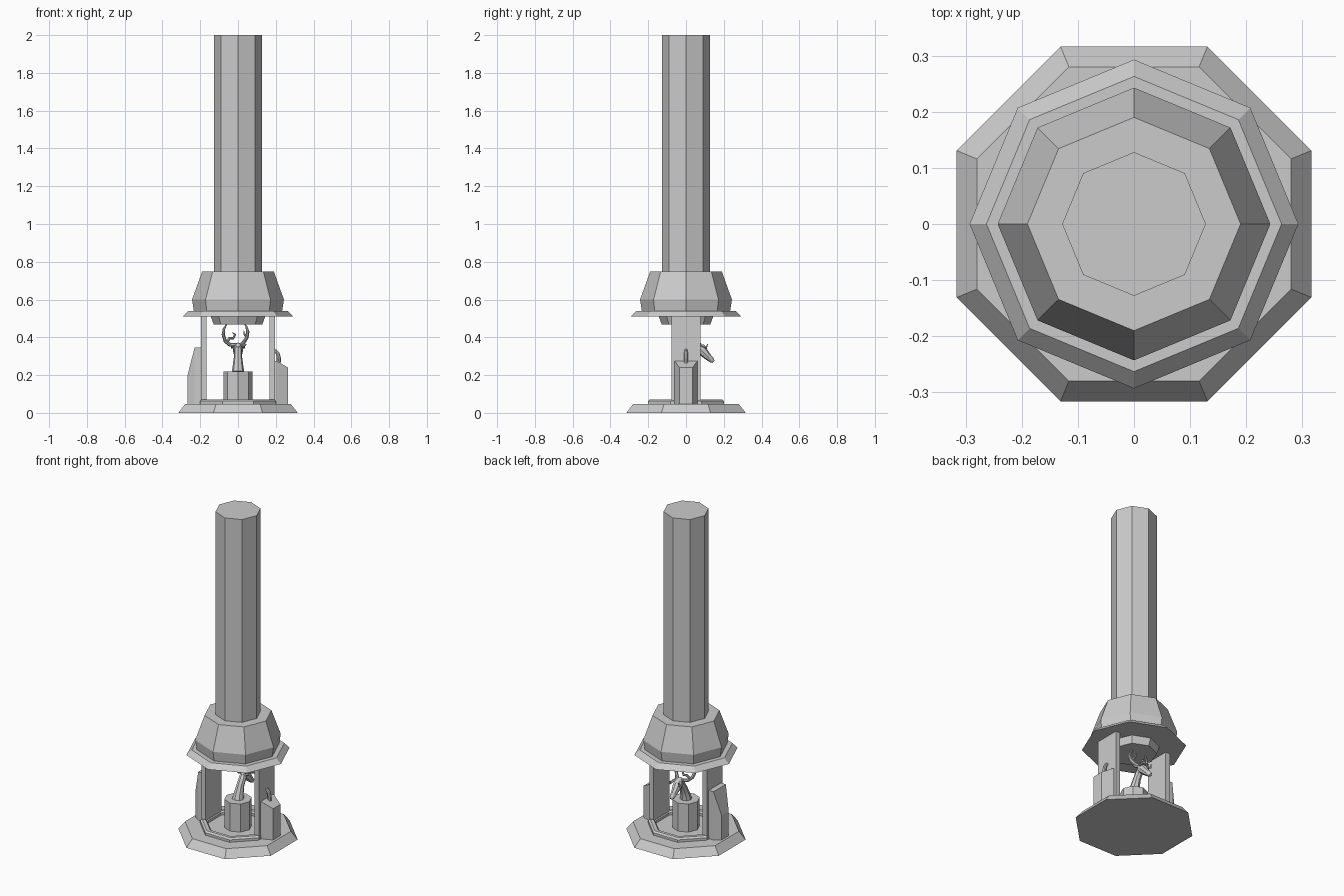
import bpy, bmesh, math
from mathutils import Vector

if "Cube" in bpy.data.objects:
    bpy.data.objects.remove(bpy.data.objects["Cube"])


def mesh_object(name, bm):
    bmesh.ops.recalc_face_normals(bm, faces=bm.faces)
    me = bpy.data.meshes.new(name)
    bm.to_mesh(me)
    bm.free()
    ob = bpy.data.objects.new(name, me)
    bpy.context.collection.objects.link(ob)
    return ob


def lathe(name, profile, turn=0.0, closed=False, n=8):
    """Spin (radius, z) points into an n-sided solid."""
    bm = bmesh.new()
    rings = [[bm.verts.new((r * math.cos(turn + 2 * math.pi * i / n),
                            r * math.sin(turn + 2 * math.pi * i / n), z))
              for i in range(n)] for r, z in profile]
    pairs = list(zip(rings, rings[1:]))
    if closed:
        pairs.append((rings[-1], rings[0]))
    else:
        bm.faces.new(rings[0])
        bm.faces.new(rings[-1])
    for a, b in pairs:
        for i in range(n):
            j = (i + 1) % n
            bm.faces.new((a[i], a[j], b[j], b[i]))
    return mesh_object(name, bm)


def box(name, x0, x1, y, z0, z1):
    bm = bmesh.new()
    bmesh.ops.create_cube(bm, size=1)
    for v in bm.verts:
        v.co = ((x0 + x1) / 2 + v.co.x * (x1 - x0), v.co.y * 2 * y,
                (z0 + z1) / 2 + v.co.z * (z1 - z0))
    return mesh_object(name, bm)


def buttress(name, side, mid, outer, inner_top, outer_top):
    """Block with chamfered outer corners and a sloping top."""
    plan = [(0.19, -0.06, inner_top), (mid, -0.06, inner_top),
            (outer, -0.035, outer_top), (outer, 0.035, outer_top),
            (mid, 0.06, inner_top), (0.19, 0.06, inner_top)]
    bm = bmesh.new()
    low = [bm.verts.new((side * x, y, 0.045)) for x, y, z in plan]
    top = [bm.verts.new((side * x, y, z)) for x, y, z in plan]
    bm.faces.new(low)
    bm.faces.new((top[0], top[1], top[4], top[5]))
    bm.faces.new(top[1:5])
    for i in range(6):
        j = (i + 1) % 6
        bm.faces.new((low[i], low[j], top[j], top[i]))
    return mesh_object(name, bm)


def tube(name, points, n=8):
    """Sweep a round section along (x, y, z, radius) points."""
    bm = bmesh.new()
    pts = [Vector(p[:3]) for p in points]
    rings = []
    for i, p in enumerate(pts):
        d = (pts[min(i + 1, len(pts) - 1)] - pts[max(i - 1, 0)]).normalized()
        ref = Vector((1, 0, 0)) if abs(d.x) < 0.8 else Vector((0, 1, 0))
        if rings:
            ref = (rings[-1][0].co - pts[i - 1])
        u = (ref - d * ref.dot(d)).normalized()
        w = d.cross(u)
        r = points[i][3]
        rings.append([bm.verts.new(p + r * (u * math.cos(2 * math.pi * k / n) +
                                            w * math.sin(2 * math.pi * k / n)))
                      for k in range(n)])
    bm.faces.new(rings[0])
    bm.faces.new(rings[-1])
    for a, b in zip(rings, rings[1:]):
        for k in range(n):
            j = (k + 1) % n
            bm.faces.new((a[k], a[j], b[j], b[k]))
    return mesh_object(name, bm)


eighth = math.pi / 8

# Foot with raised rim
lathe("base", [(0.342, 0), (0.303, 0.047)], eighth)
lathe("base_rim", [(0.217, 0.045), (0.217, 0.062), (0.206, 0.071),
                   (0.185, 0.071), (0.175, 0.062), (0.175, 0.045)], eighth, True)

# Pedestal
lathe("pedestal", [(0.078, 0.045), (0.078, 0.22)])

# Side plates carrying the hood
for side, label in ((-1, "left"), (1, "right")):
    a, b = sorted((side * 0.167, side * 0.197))
    box("side_plate_" + label, a, b, 0.077, 0.045, 0.512)

# Outer buttresses and the small lever
buttress("buttress_left", -1, 0.23, 0.267, 0.345, 0.2)
buttress("buttress_right", 1, 0.205, 0.265, 0.275, 0.24)
tube("lever", [(0.215, 0, 0.26, 0.011), (0.216, 0, 0.29, 0.011),
               (0.21, 0, 0.315, 0.01), (0.195, 0, 0.333, 0.008)])

# Hood, lower collar and shaft
lathe("hood", [(0.293, 0.51), (0.263, 0.54), (0.234, 0.54), (0.243, 0.6), (0.19, 0.748)])
lathe("collar", [(0.128, 0.467), (0.145, 0.512)])
lathe("shaft", [(0.128, 0.74), (0.128, 2.0)])

# Stag bust
stag = [
    tube("stag_neck", [(0, 0, 0.215, 0.034), (0, 0.008, 0.25, 0.028),
                       (0, 0.025, 0.295, 0.022), (0, 0.05, 0.335, 0.021),
                       (0, 0.07, 0.352, 0.014)]),
    tube("stag_head", [(0, 0.045, 0.36, 0.012), (0, 0.06, 0.352, 0.025),
                       (0, 0.085, 0.33, 0.027), (0, 0.115, 0.298, 0.019),
                       (0, 0.138, 0.278, 0.014), (0, 0.145, 0.271, 0.008)]),
]
for s, label in ((-1, "left"), (1, "right")):
    stag += [
        tube("ear_" + label, [(s * 0.016, 0.06, 0.355, 0.006), (s * 0.03, 0.05, 0.357, 0.01),
                              (s * 0.045, 0.042, 0.362, 0.002)], 6),
        tube("brow_tine_" + label, [(s * 0.016, 0.07, 0.36, 0.008), (s * 0.028, 0.09, 0.355, 0.008),
                                    (s * 0.032, 0.108, 0.345, 0.006),
                                    (s * 0.028, 0.115, 0.365, 0.002)], 6),
    ]
stag += [
    tube("antler_left", [(-0.012, 0.06, 0.36, 0.009), (-0.045, 0.05, 0.362, 0.01),
                         (-0.068, 0.035, 0.38, 0.01), (-0.078, 0.02, 0.415, 0.009),
                         (-0.074, 0.02, 0.445, 0.007), (-0.06, 0.025, 0.47, 0.003)]),
    tube("antler_right", [(0.012, 0.06, 0.36, 0.009), (0.032, 0.045, 0.375, 0.01),
                          (0.047, 0.03, 0.4, 0.01), (0.052, 0.02, 0.43, 0.009),
                          (0.045, 0.025, 0.455, 0.006), (0.035, 0.03, 0.47, 0.003)]),
    tube("tine_left", [(-0.06, 0.04, 0.37, 0.008), (-0.045, 0.055, 0.395, 0.008),
                       (-0.025, 0.06, 0.395, 0.007), (-0.015, 0.055, 0.415, 0.006),
                       (-0.03, 0.05, 0.425, 0.002)]),
    tube("tine_right", [(0.047, 0.03, 0.4, 0.007), (0.035, 0.05, 0.415, 0.006),
                        (0.03, 0.06, 0.435, 0.002)]),
]
for ob in bpy.context.selected_objects:
    ob.select_set(False)
for ob in stag:
    ob.select_set(True)
bpy.context.view_layer.objects.active = stag[0]
bpy.ops.object.shade_smooth_by_angle(angle=math.radians(40))
